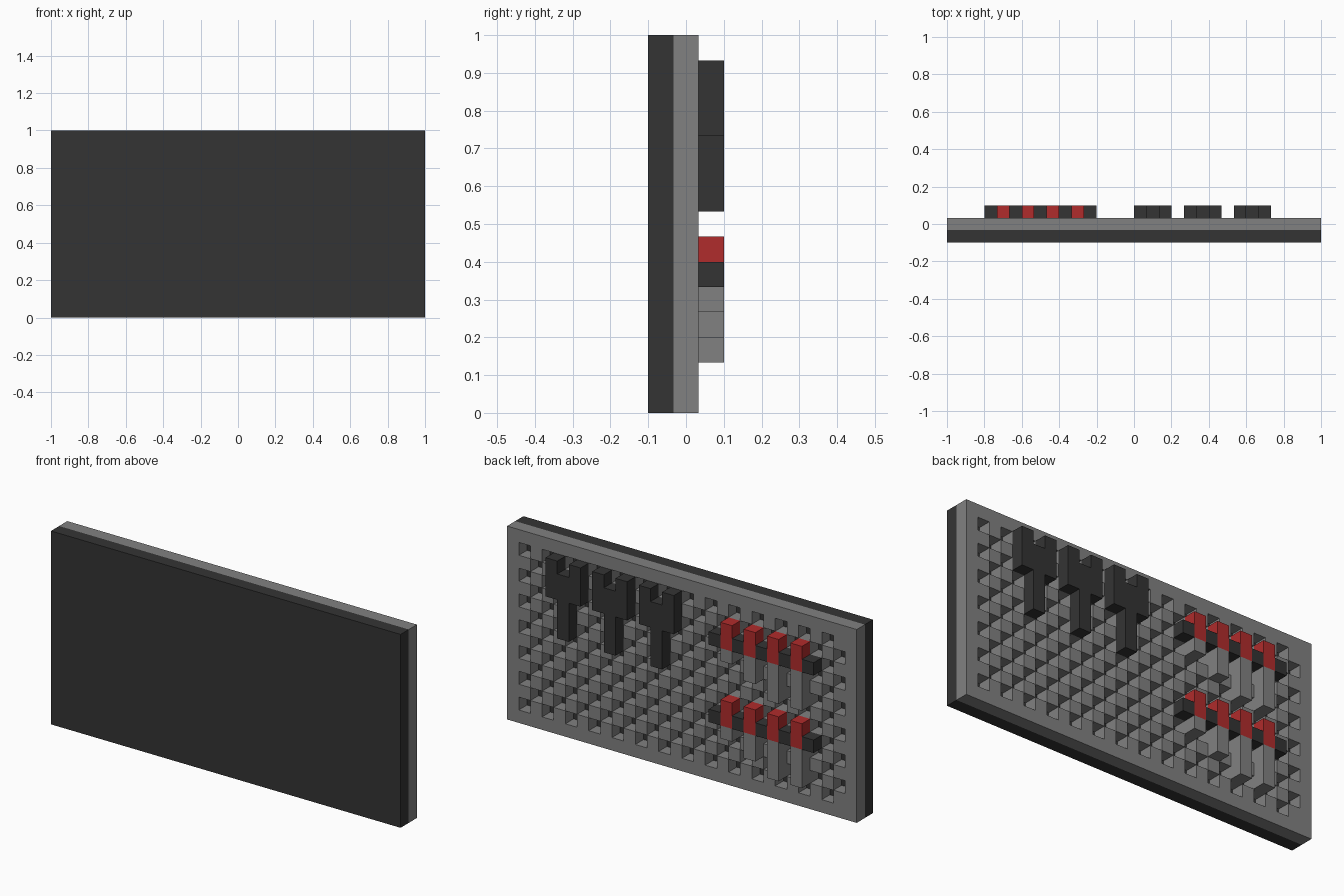
import bpy
import bmesh

U = 1 / 15              # one block of the modelling grid
BACK, MID, TOP = 0.5, -0.5, 1.5   # depth planes, in blocks

old = bpy.data.objects.get("Cube")
if old:
    bpy.data.objects.remove(old, do_unlink=True)


def material(name, r, g, b):
    m = bpy.data.materials.new(name)
    m.use_nodes = True
    m.diffuse_color = (r, g, b, 1)
    m.node_tree.nodes["Principled BSDF"].inputs["Base Color"].default_value = (r, g, b, 1)
    return m


black = material("charcoal", 0.034, 0.034, 0.034)
gray = material("steel gray", 0.22, 0.22, 0.22)
red = material("handle red", 0.434, 0.025, 0.025)


def finish(bm, name, mat):
    """Turn a mesh measured in blocks into a scene object."""
    bmesh.ops.scale(bm, vec=(U, U, U), verts=bm.verts)
    mesh = bpy.data.meshes.new(name)
    bm.to_mesh(mesh)
    bm.free()
    mesh.materials.append(mat)
    obj = bpy.data.objects.new(name, mesh)
    bpy.context.collection.objects.link(obj)
    return obj


def prism(name, mat, outline, y0, y1):
    """Extrude an (x, z) outline from depth y0 to y1."""
    bm = bmesh.new()
    face = bm.faces.new([bm.verts.new((x, y0, z)) for x, z in outline])
    out = bmesh.ops.extrude_face_region(bm, geom=[face])
    verts = [g for g in out["geom"] if isinstance(g, bmesh.types.BMVert)]
    bmesh.ops.translate(bm, vec=(0, y1 - y0, 0), verts=verts)
    bmesh.ops.recalc_face_normals(bm, faces=bm.faces)
    return finish(bm, name, mat)


def box(name, mat, x0, x1, z0, z1, y0=BACK, y1=TOP):
    return prism(name, mat, [(x0, z0), (x1, z0), (x1, z1), (x0, z1)], y0, y1)


def pegboard():
    """Plate with a staggered pattern of square holes."""
    bm = bmesh.new()
    bmesh.ops.create_grid(bm, x_segments=30, y_segments=15, size=1)
    for v in bm.verts:
        v.co = (-v.co.x * 15, BACK, (v.co.y + 1) * 7.5)
    holes = []
    for f in bm.faces:
        c = f.calc_center_median()
        i, j = int(15 - c.x), int(c.z)
        if 1 <= i <= 28 and 1 <= j <= 13 and (i + j) % 2 == 0:
            holes.append(f)
    rim = [e for e in bm.edges if e.is_boundary]

    # Sink the holes and pull the rim forward
    floors = bmesh.ops.extrude_discrete_faces(bm, faces=holes)["faces"]
    sunk = [v for f in floors for v in f.verts]
    out = bmesh.ops.extrude_edge_only(bm, edges=rim)
    sunk += [g for g in out["geom"] if isinstance(g, bmesh.types.BMVert)]
    for v in sunk:
        v.co.y = MID

    # Close for consistent normals, then open the holes through
    bmesh.ops.holes_fill(bm, edges=[e for e in bm.edges if e.is_boundary], sides=0)
    bmesh.ops.recalc_face_normals(bm, faces=bm.faces)
    front = [f for f in bm.faces if all(abs(v.co.y - MID) < 0.01 for v in f.verts)]
    bmesh.ops.delete(bm, geom=front, context="FACES")
    return finish(bm, "pegboard", gray)


# Wall panel and board
box("backing_panel", black, -15, 15, 0, 15, -1.5, MID)
pegboard()

# Row of wrenches: forked head on a narrow handle
for n in range(3):
    x = 4 * n
    fork = [(x + 1, 8), (x + 2, 8), (x + 2, 11), (x + 3, 11), (x + 3, 14), (x + 2, 14),
            (x + 2, 13), (x + 1, 13), (x + 1, 14), (x, 14), (x, 11), (x + 1, 11)]
    prism(f"wrench_{n + 1}", black, fork, BACK, TOP)

# Two racks of screwdrivers with shafts of growing length
for rack, z in (("lower", 5), ("upper", 11)):
    for n in range(5):
        box(f"{rack}_rack_bar_{n + 1}", black, -4 - 2 * n, -3 - 2 * n, z, z + 1)
    for n, length in enumerate((1, 2, 3, 3)):
        x = -5 - 2 * n
        box(f"{rack}_screwdriver_handle_{n + 1}", red, x, x + 1, z, z + 2)
        box(f"{rack}_screwdriver_shaft_{n + 1}", gray, x, x + 1, z - length, z)
